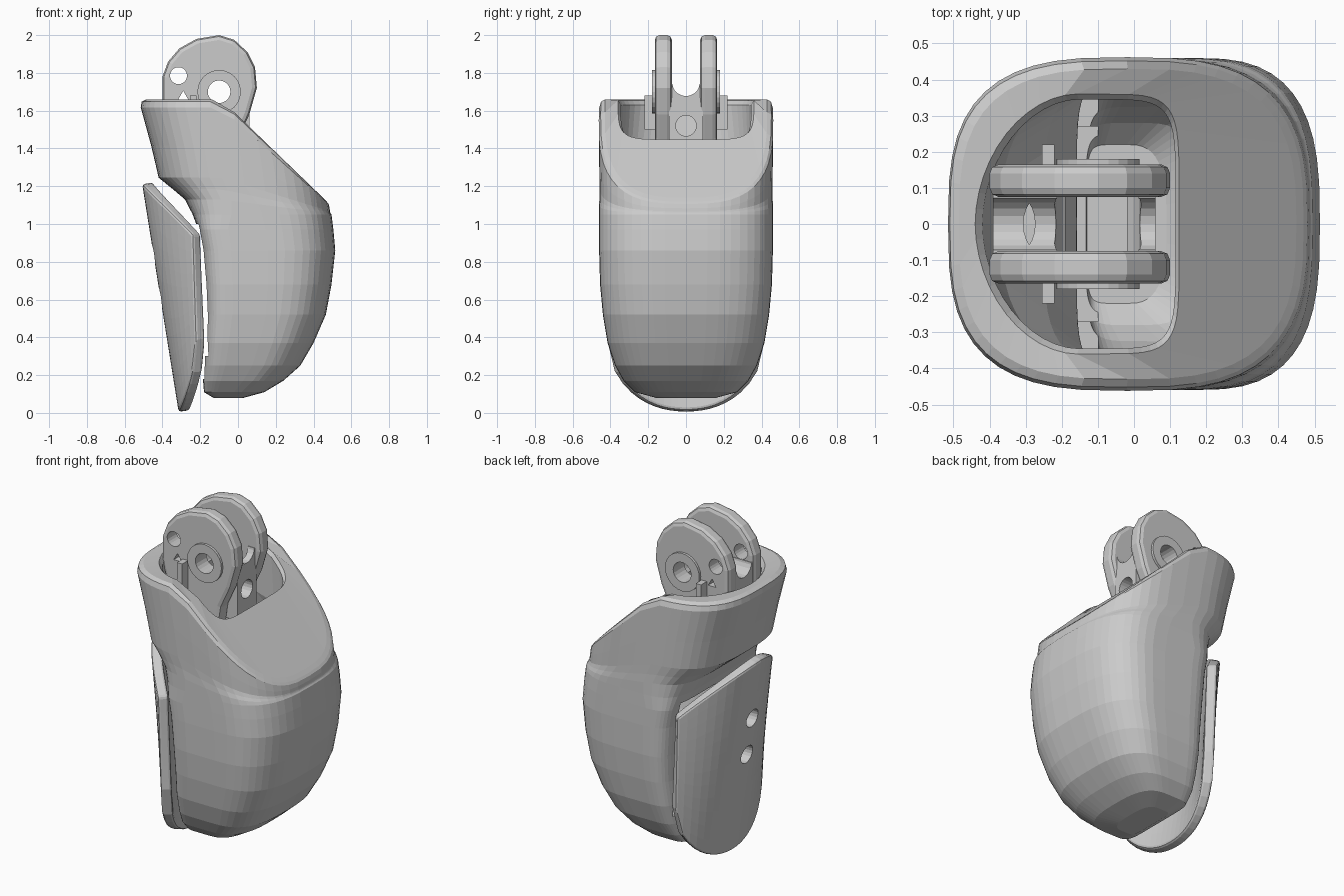
import bpy, bmesh, math
from mathutils import Matrix, Vector

if "Cube" in bpy.data.objects:
    bpy.data.objects.remove(bpy.data.objects["Cube"])


def finish(name, bm):
    bmesh.ops.remove_doubles(bm, verts=bm.verts, dist=0.0005)
    bmesh.ops.recalc_face_normals(bm, faces=bm.faces)
    me = bpy.data.meshes.new(name)
    bm.to_mesh(me)
    bm.free()
    ob = bpy.data.objects.new(name, me)
    bpy.context.collection.objects.link(ob)
    return ob


def box(name, lo, hi):
    bm = bmesh.new()
    lo, hi = Vector(lo), Vector(hi)
    m = Matrix.Translation((lo + hi) / 2) @ Matrix.Diagonal((*(hi - lo), 1))
    bmesh.ops.create_cube(bm, size=1, matrix=m)
    return finish(name, bm)


def cyl(name, c, r, depth, axis, seg=20):
    bm = bmesh.new()
    rot = Matrix.Rotation(math.pi / 2, 4, axis)
    bmesh.ops.create_cone(bm, cap_ends=True, segments=seg, radius1=r, radius2=r,
                          depth=depth, matrix=Matrix.Translation(c) @ rot)
    return finish(name, bm)


def apply(ob, kind, **kw):
    m = ob.modifiers.new(kind, kind)
    for k, v in kw.items():
        setattr(m, k, v)
    bpy.context.view_layer.objects.active = ob
    bpy.ops.object.modifier_apply(modifier=m.name)


def cut(ob, cutter):
    apply(ob, 'BOOLEAN', object=cutter, operation='DIFFERENCE', solver='EXACT')
    bpy.data.objects.remove(cutter)


def bevel(ob, w, seg=2):
    apply(ob, 'BEVEL', width=w, segments=seg, limit_method='ANGLE',
          angle_limit=math.radians(40))


# Shell: one loft that climbs the outside, rolls over the sloped rim and goes down inside
SEG, BASE = 48, 1.05


def top(x):
    return min(1.66, 1.66 - 0.965 * (x + 0.09))


def ring(bm, xl, xr, w, nl, nr, z=None, t=0.0, drop=0.0):
    out = []
    c = (xl + xr) / 2
    a = (xr - xl) / 2
    for i in range(SEG):
        th = 2 * math.pi * i / SEG
        co, si = math.cos(th), math.sin(th)
        n = nr if co > 0 else nl
        x = c + a * math.copysign(abs(co) ** (2 / n), co)
        y = w * math.copysign(abs(si) ** (2 / n), si)
        zz = z if z is not None else BASE + (top(x) - BASE) * t - drop
        out.append(bm.verts.new((x, y, zz)))
    return out


bm = bmesh.new()
lower = [(0.08, -0.13, 0.03, 0.16), (0.11, -0.18, 0.14, 0.27), (0.17, -0.185, 0.24, 0.33),
         (0.25, -0.18, 0.33, 0.375), (0.37, -0.175, 0.40, 0.415), (0.52, -0.17, 0.465, 0.44),
         (0.68, -0.175, 0.495, 0.455), (0.86, -0.19, 0.515, 0.46), (0.97, -0.21, 0.505, 0.46)]
rings = [ring(bm, xl, xr, w, 7, 2.9, z=z) for z, xl, xr, w in lower]
for t, xl, xr, w, nl in [(0, -0.24, 0.495, 0.46, 5), (0.13, -0.28, 0.49, 0.46, 4),
                         (0.22, -0.345, 0.488, 0.458, 3.4), (0.32, -0.42, 0.487, 0.458, 3),
                         (0.6, -0.46, 0.485, 0.46, 3), (0.93, -0.515, 0.48, 0.462, 3),
                         (0.98, -0.51, 0.47, 0.452, 3), (1, -0.485, 0.45, 0.43, 3)]:
    rings.append(ring(bm, xl, xr, w, nl, 2.9, t=t))
for t, xl, xr, w, nl, nr, drop in [(1, -0.44, 0.125, 0.36, 1.9, 6, 0.005),
                                   (1, -0.42, 0.115, 0.345, 1.9, 6, 0.03),
                                   (0.45, -0.37, 0.115, 0.35, 2.6, 6, 0),
                                   (0.2, -0.25, 0.30, 0.39, 4, 4, 0)]:
    rings.append(ring(bm, xl, xr, w, nl, nr, t=t, drop=drop))
for z, xl, xr, w in reversed(lower[1:]):
    rings.append(ring(bm, xl + 0.05, xr - 0.05, w - 0.05, 7, 2.9, z=z + 0.04))
for a, b in zip(rings, rings[1:]):
    for i in range(SEG):
        j = (i + 1) % SEG
        bm.faces.new((a[i], a[j], b[j], b[i]))
bm.faces.new(rings[0])
bm.faces.new(rings[-1])
shell = finish("fingertip_shell", bm)
cut(shell, box("back_opening", (-0.4, -0.35, 0.3), (-0.1, 0.35, 1.0)))
cut(shell, box("back_opening_low", (-0.4, -0.27, 0.18), (-0.1, 0.27, 0.32)))

# Curved back plate with two screw holes
bm = bmesh.new()
NU, NV = 20, 12
grid = []
for i in range(NU + 1):
    u = -1 + 2 * i / NU
    lo = 0.01 + 0.38 * (1 - math.sqrt(1 - abs(u) ** 2.2))
    hi = 1.215 - 0.27 * abs(u) ** 1.8
    col = []
    for j in range(NV + 1):
        z = lo + (hi - lo) * j / NV
        xc = -0.505 + 0.16 * (1.2 - z)
        xe = -0.215 - 0.035 * z
        x = xc + (xe - xc) * abs(u) ** 2 + 0.03
        col.append(bm.verts.new((x, 0.405 * u, z)))
    grid.append(col)
for i in range(NU):
    for j in range(NV):
        bm.faces.new((grid[i][j], grid[i + 1][j], grid[i + 1][j + 1], grid[i][j + 1]))
plate = finish("back_plate", bm)
apply(plate, 'SOLIDIFY', thickness=0.06, offset=0)
bevel(plate, 0.02)
for z in (0.84, 0.61):
    cut(plate, cyl("screw_hole", (-0.45, 0, z), 0.055, 0.4, 'Y'))

# Two knuckle lugs with pivot bosses
PIVOT = (-0.1, 1.7)
outline = [(-0.4, 1.62), (-0.4, 1.78), (-0.37, 1.86), (-0.31, 1.93), (-0.22, 1.98), (-0.1, 2.0),
           (-0.02, 1.975), (0.05, 1.91), (0.09, 1.83), (0.1, 1.72), (0.06, 1.58), (0.0, 1.45),
           (-0.05, 1.1), (-0.22, 1.1), (-0.34, 1.42)]
for side, s in (("front", -1), ("rear", 1)):
    bm = bmesh.new()
    f = bm.faces.new([bm.verts.new((x, s * 0.075, z)) for x, z in outline])
    ext = bmesh.ops.extrude_face_region(bm, geom=[f])["geom"]
    bmesh.ops.translate(bm, vec=(0, s * 0.09, 0),
                        verts=[v for v in ext if isinstance(v, bmesh.types.BMVert)])
    lug = finish(side + "_knuckle_lug", bm)
    bevel(lug, 0.025)
    boss = cyl(side + "_pivot_boss", (PIVOT[0], s * 0.13, PIVOT[1]), 0.115, 0.1, 'X', 24)
    for ob in (lug, boss):
        cut(ob, cyl("pivot_hole", (PIVOT[0], 0, PIVOT[1]), 0.06, 1, 'X'))
    cut(lug, cyl("pin_hole", (-0.315, 0, 1.785), 0.045, 1, 'X'))
    cut(lug, cyl("slot", (-0.29, 0, 1.675), 0.03, 1, 'X', 3))
    # Side tab next to the lug
    box(side + "_side_tab", (-0.255, min(s * 0.15, s * 0.22), 1.5),
        (-0.22, max(s * 0.15, s * 0.22), 1.68))

# Bridges between the lugs, dished by a round channel
for name, x0, x1 in (("left_bridge", -0.39, -0.19), ("right_bridge", -0.02, 0.06)):
    br = box(name, (x0, -0.09, 1.36), (x1, 0.09, 1.74))
    cut(br, cyl("channel", (0, 0, 1.75), 0.073, 2, 'Y'))
    cut(br, cyl("cable_hole", (0, 0, 1.52), 0.055, 2, 'Y'))
    cut(br, cyl("pin_clearance", (PIVOT[0], 0, PIVOT[1]), 0.12, 1, 'X'))
    cut(br, cyl("slot", (-0.29, 0, 1.675), 0.03, 1, 'X', 3))
